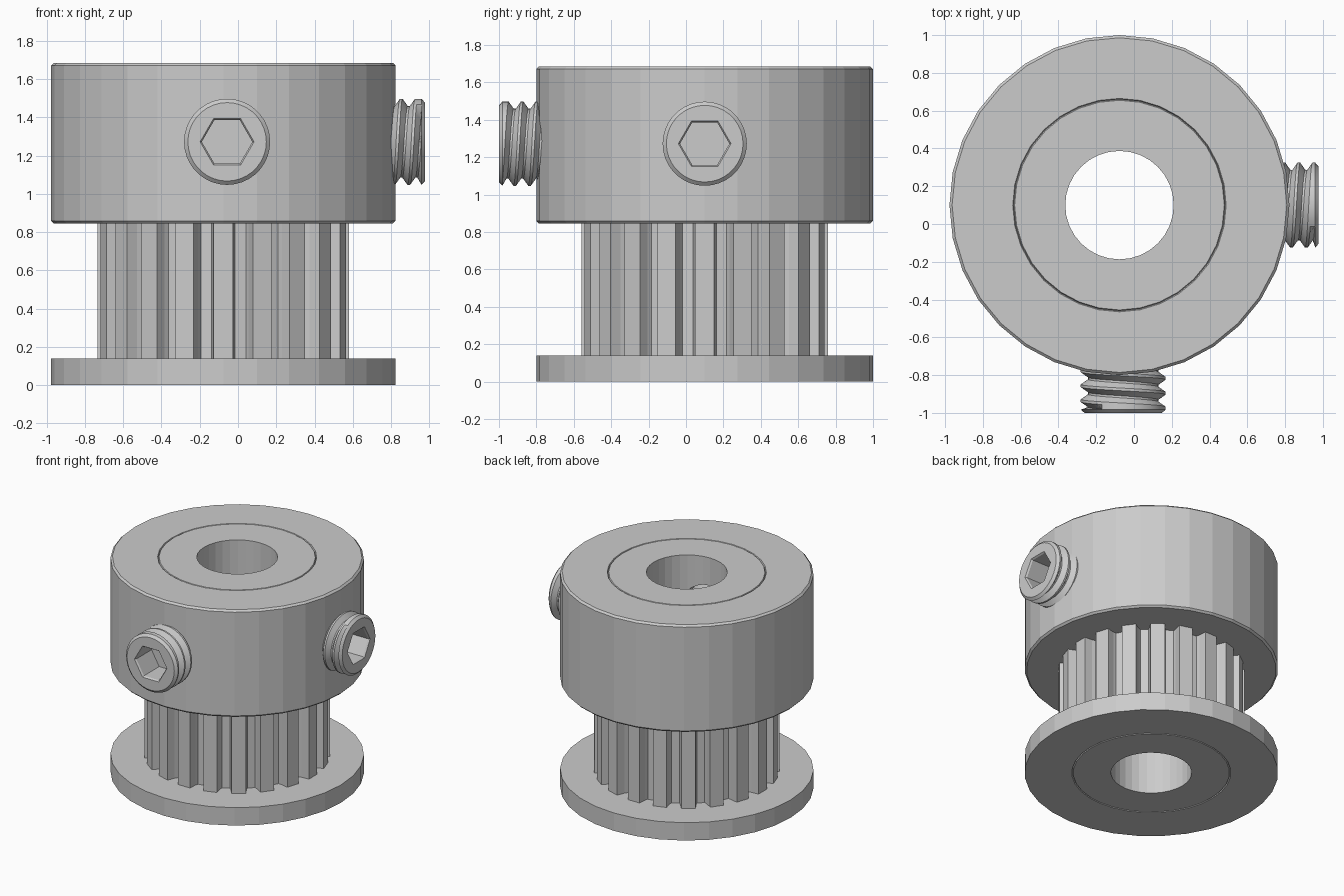
import bpy, bmesh
from math import sin, cos, pi, radians
from mathutils import Matrix

if "Cube" in bpy.data.objects:
    bpy.data.objects.remove(bpy.data.objects["Cube"])

CX, CY = -0.077, 0.1          # pulley axis
R, BORE, SEAM = 0.9, 0.287, 0.56
Z_FLANGE, Z_HUB, Z_TOP = 0.14, 0.845, 1.685
SCREW_Z = 1.272


def finish(bm, name, rot=0.0):
    bmesh.ops.remove_doubles(bm, verts=bm.verts, dist=1e-5)
    bmesh.ops.recalc_face_normals(bm, faces=bm.faces)
    me = bpy.data.meshes.new(name)
    bm.to_mesh(me)
    bm.free()
    ob = bpy.data.objects.new(name, me)
    ob.location = (CX, CY, 0)
    ob.rotation_euler.z = rot
    bpy.context.collection.objects.link(ob)
    return ob


def loft(rows, name, closed=False, rot=0.0):
    """Skin a list of equally long rings of points."""
    bm = bmesh.new()
    grid = [[bm.verts.new(p) for p in row] for row in rows]
    n = len(rows[0])
    for a in range(len(grid) if closed else len(grid) - 1):
        lo, hi = grid[a], grid[(a + 1) % len(grid)]
        for i in range(n):
            j = (i + 1) % n
            bm.faces.new((lo[i], lo[j], hi[j], hi[i]))
    return finish(bm, name, rot)


def ring(r, z, n=32):
    return [(r * cos(2 * pi * i / n), r * sin(2 * pi * i / n), z) for i in range(n)]


def lathe(profile, name):
    return loft([ring(r, z) for r, z in profile], name, closed=True)


# Lower flange with a fine seam line underneath
g = 0.005
lathe([(BORE, 0), (SEAM - g, 0), (SEAM, 0.01), (SEAM + g, 0), (R, 0),
       (R, Z_FLANGE), (BORE, Z_FLANGE)], "lower_flange")

# Hub with small chamfers and a seam line on top
c = 0.014
hub = lathe([(BORE, Z_HUB), (R - c, Z_HUB), (R, Z_HUB + c), (R, Z_TOP - c),
             (R - c, Z_TOP), (SEAM + g, Z_TOP), (SEAM, Z_TOP - 0.01),
             (SEAM - g, Z_TOP), (BORE, Z_TOP)], "hub")

# Toothed belt section, 20 teeth, one centred on each axis
outline = []
for k in range(20):
    for r, a in ((0.66, -4.4), (0.66, 4.4), (0.6, 5.3), (0.575, 6.2), (0.575, 11.8), (0.6, 12.7)):
        t = radians(18 * k + a)
        outline.append((r * cos(t), r * sin(t)))
gear_rows = [[(x, y, z) for x, y in outline] for z in (Z_FLANGE, Z_HUB)]
loft(gear_rows, "toothed_section")
loft([ring(BORE, Z_FLANGE), ring(BORE, Z_HUB)], "bore_wall")
bore = bpy.data.objects["bore_wall"]
bore.data.flip_normals()


# Set screw: hex socket, rim and helical thread in one skin
def set_screw(name, tip, side, rot):
    n, pitch, major, minor = 36, 0.079, 0.225, 0.187
    length, start = tip - 0.31, 0.018
    end = length - 0.02

    def row(d, r, hexa=False):
        pts = []
        for i in range(n):
            t = 2 * pi * i / n
            q = r * cos(pi / 6) / cos(t % (pi / 3) - pi / 6) if hexa else r
            pts.append((side + q * cos(t), d - tip, SCREW_Z + q * sin(t)))
        return pts

    rows = [row(0.2, 0), row(0.2, 0.132, True), row(0.012, 0.132, True),
            row(0, 0.141, True), row(0, 0.205), row(start, major)]
    for k in range(-1, int(length / pitch) + 1):
        for f, r in ((0.0, major), (0.18, major), (0.52, minor), (0.66, minor)):
            pts = []
            for i in range(n + 1):
                t = 2 * pi * i / n
                d, q = start + pitch * (k + f + i / n), r
                if d <= start:
                    d, q = start, major
                elif d >= end:
                    d, q = end, minor
                pts.append((side + q * cos(t), d - tip, SCREW_Z + q * sin(t)))
            rows.append(pts)
    return rows, n, row(end, minor), row(length, 0.16), row(length, 0)


def build_screw(name, tip, side, rot):
    rows, n, *tail = set_screw(name, tip, side, rot)
    # plain rings get a repeated first point so they match the open helix rows
    rows = [r if len(r) == n + 1 else r + r[:1] for r in rows + tail]
    bm = bmesh.new()
    for lo, hi in zip(rows, rows[1:]):
        for i in range(n):
            pts = []
            for p in (lo[i], lo[i + 1], hi[i + 1], hi[i]):
                if all(sum((a - b) ** 2 for a, b in zip(p, q)) > 1e-10 for q in pts):
                    pts.append(p)
            if len(pts) > 2:
                bm.faces.new([bm.verts.new(p) for p in pts])
    ob = finish(bm, name, rot)
    bpy.ops.object.select_all(action='DESELECT')
    ob.select_set(True)
    bpy.context.view_layer.objects.active = ob
    bpy.ops.object.shade_smooth_by_angle(angle=radians(25))

    # Matching hole through the hub wall
    bm = bmesh.new()
    bmesh.ops.create_cone(bm, cap_ends=True, segments=36, radius1=0.195, radius2=0.195, depth=1.05,
                          matrix=Matrix.Translation((side, -0.675, SCREW_Z)) @ Matrix.Rotation(pi / 2, 4, 'X'))
    cutter = finish(bm, name + "_hole", rot)
    cutter.hide_render = True
    mod = hub.modifiers.new("hole", 'BOOLEAN')
    mod.operation, mod.solver, mod.object = 'DIFFERENCE', 'EXACT', cutter
    bpy.context.view_layer.objects.active = hub
    bpy.ops.object.modifier_apply(modifier=mod.name)
    bpy.data.objects.remove(cutter)


build_screw("front_set_screw", 1.1, 0.02, 0.0)
build_screw("right_set_screw", 1.054, 0.0, pi / 2)
